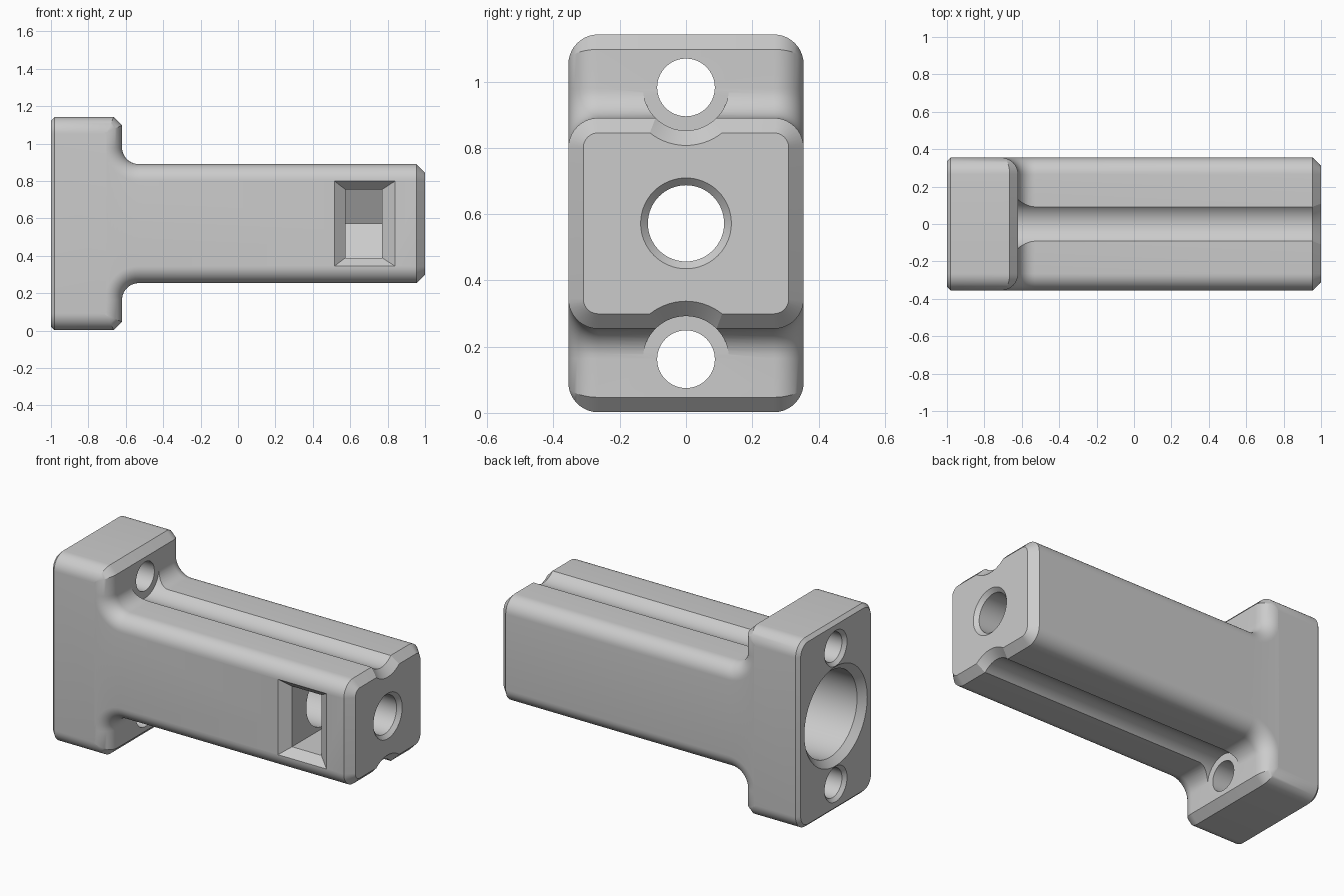
import bpy, bmesh
from math import sin, cos, pi, radians

if "Cube" in bpy.data.objects:
    bpy.data.objects.remove(bpy.data.objects["Cube"])

ZC = 0.572                    # height of the symmetry axis
W, H, B = 0.355, 0.57, 0.318  # half width, half flange height, half body height
F = -0.62                     # x of the flange's inner face
R, RF, C = 0.09, 0.09, 0.045  # edge rounding, fillet, chamfer
N = 10


def make_object(name, bm):
    bmesh.ops.recalc_face_normals(bm, faces=bm.faces)
    me = bpy.data.meshes.new(name)
    bm.to_mesh(me)
    bm.free()
    ob = bpy.data.objects.new(name, me)
    bpy.context.collection.objects.link(ob)
    ob.location.z = ZC
    return ob


def skin(name, rings):
    """Join equal rings of points into a closed solid."""
    bm = bmesh.new()
    loops = [[bm.verts.new(p) for p in ring] for ring in rings]
    n = len(loops[0])
    for a, b in zip(loops, loops[1:]):
        for i in range(n):
            j = (i + 1) % n
            bm.faces.new((a[i], a[j], b[j], b[i]))
    bm.faces.new(loops[0])
    bm.faces.new(loops[-1])
    return make_object(name, bm)


def lathe(name, profile, z, n=64):
    """Solid of revolution about a line along x, from (x, radius) pairs."""
    return skin(name, [[(x, r * cos(2 * pi * i / n), z + r * sin(2 * pi * i / n))
                        for i in range(n)] for x, r in profile])


def hull(name, points):
    bm = bmesh.new()
    for p in points:
        bm.verts.new(p)
    bmesh.ops.convex_hull(bm, input=bm.verts)
    return make_object(name, bm)


def rail(t):
    """Upper side profile from back to front, inset for edge-rounding angle t."""
    def end(x, half, c):
        return (x, W - c - (R - c) * (1 - cos(t)), half - c - (R - c) * (1 - sin(t)))
    d = R * (1 - sin(t))
    y = W - R * (1 - cos(t))
    k = d * (2 ** 0.5 - 1)
    pts = [end(-1, H, 0.02), end(-0.98, H, 0),
           (F - C - k, y, H - d), (F - d, y, H - C - k)]
    for i in range(N + 1):
        a = pi + pi / 2 * i / N
        e = 0.0005 if i == 0 else 0
        pts.append((F + RF + (RF + d) * cos(a) + e, y, B + RF + (RF + d) * sin(a)))
    return pts + [end(1 - C, B, 0), end(1, B, C)]


# Body with flange, long edges rounded
rails = [rail(pi / 2 * i / N) for i in range(N + 1)]
rings = []
for s in range(len(rails[0])):
    q = [r[s] for r in rails]
    rings.append(q + [(x, -y, z) for x, y, z in reversed(q)]
                 + [(x, -y, -z) for x, y, z in q]
                 + [(x, y, -z) for x, y, z in reversed(q)])
body = skin("flanged_body", rings)

# Stepped central bore
cutters = [lathe("bore_cutter", [(-1.01, 0.31), (-0.96, 0.26), (0.2, 0.26), (0.2, 0.17),
                                 (0.6, 0.17), (0.6, 0.115), (0.978, 0.115),
                                 (1.01, 0.147)], 0)]
# Screw holes continuing as grooves along the top and bottom
for side in (-1, 1):
    cutters.append(lathe("screw_groove_cutter",
                         [(-1.01, 0.117), (-0.98, 0.087), (F + 0.001, 0.087),
                          (F + 0.001, 0.13), (1 - C, 0.13), (1.01, 0.185)], side * 0.41))
# Nut slot with a pointed far end, and its bevelled mouth
cutters.append(hull("nut_slot_cutter",
                    [(x, y, z) for x in (0.575, 0.77)
                     for y, z in ((-0.5, -0.1825), (-0.5, 0.1825), (0.105, 0.1825),
                                  (0.21, 0), (0.105, -0.1825))]))
cutters.append(hull("slot_mouth_cutter",
                    [(x, y, z * s) for s in (-1, 1)
                     for y, z, xs in ((-0.305, 0.182, (0.5755, 0.7695)),
                                      (-0.405, 0.273, (0.455, 0.91)))
                     for x in xs]))

# Cut everything and tidy up
bpy.context.view_layer.objects.active = body
body.select_set(True)
for cutter in cutters:
    mod = body.modifiers.new("cut", 'BOOLEAN')
    mod.operation = 'DIFFERENCE'
    mod.solver = 'EXACT'
    mod.object = cutter
    bpy.ops.object.modifier_apply(modifier=mod.name)
    bpy.data.objects.remove(cutter)

bpy.ops.object.shade_smooth_by_angle(angle=radians(25))
